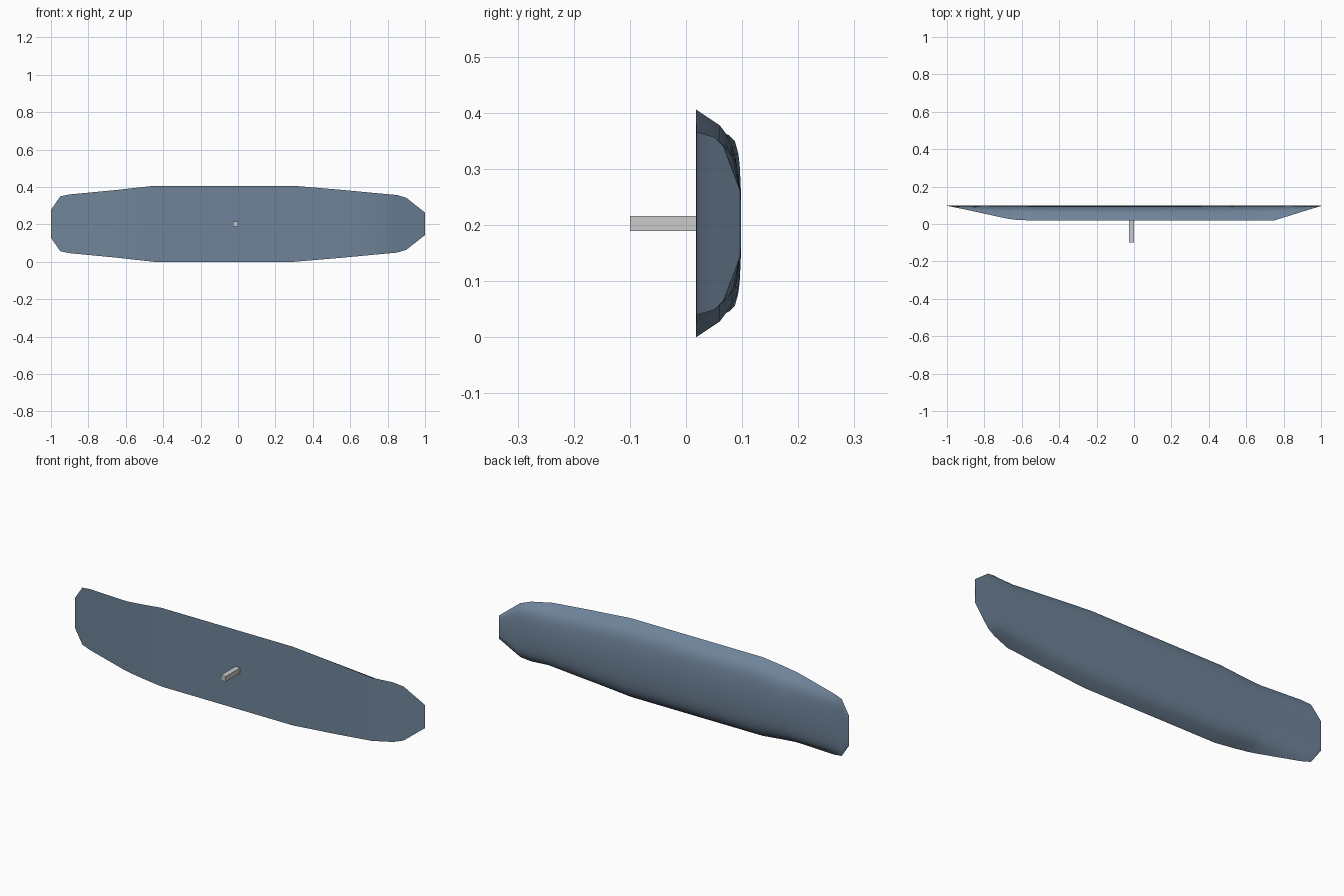
import bpy, bmesh

if "Cube" in bpy.data.objects:
    bpy.data.objects.remove(bpy.data.objects["Cube"])

MID_Z = 0.203
BACK_Y = 0.098

# stations along the length: x, half width, front face y
STATIONS = [
    (-1.0, 0.075, 0.097), (-0.95, 0.147, 0.087), (-0.90, 0.157, 0.077),
    (-0.68, 0.178, 0.029), (-0.64, 0.182, 0.023), (-0.56, 0.191, 0.019),
    (-0.45, 0.203, 0.018), (0.30, 0.203, 0.018), (0.55, 0.182, 0.018),
    (0.75, 0.163, 0.019), (0.85, 0.154, 0.050), (0.90, 0.139, 0.066),
    (1.0, 0.060, 0.096)]

# half of the domed back: fraction of half width, fraction of depth
HALF = [(1.0, 0.0), (0.86, 0.53), (0.78, 0.68), (0.69, 0.80),
        (0.57, 0.88), (0.44, 0.935), (0.3, 0.97), (0.15, 0.992)]
PROFILE = HALF + [(0.0, 1.0)] + [(-u, t) for u, t in reversed(HALF)]


def colour(obj, name, rgb):
    mat = bpy.data.materials.new(name)
    mat.diffuse_color = (*rgb, 1)
    mat.use_nodes = True
    mat.node_tree.nodes["Principled BSDF"].inputs["Base Color"].default_value = mat.diffuse_color
    obj.data.materials.append(mat)


# deck: flat front with swept tips, domed back
bm = bmesh.new()
rings = []
for x, w, front in STATIONS:
    rings.append([bm.verts.new((x, front + (BACK_Y - front) * t, MID_Z + u * w))
                  for u, t in PROFILE])
n = len(PROFILE)
for a, b in zip(rings, rings[1:]):
    for i in range(n):
        j = (i + 1) % n
        bm.faces.new((a[i], a[j], b[j], b[i]))
bm.faces.new(rings[0])
bm.faces.new(rings[-1])
bmesh.ops.recalc_face_normals(bm, faces=bm.faces)
mesh = bpy.data.meshes.new("deck")
bm.to_mesh(mesh)
bm.free()
deck = bpy.data.objects.new("deck", mesh)
bpy.context.collection.objects.link(deck)
colour(deck, "slate_blue", (0.16, 0.23, 0.32))
bpy.context.view_layer.objects.active = deck
deck.select_set(True)
bpy.ops.object.shade_smooth_by_angle(angle=0.6)

# square peg on the front
bpy.ops.mesh.primitive_cube_add(size=1, location=(-0.014, -0.038, MID_Z))
peg = bpy.context.object
peg.name = "peg"
peg.scale = (0.027, 0.124, 0.027)
